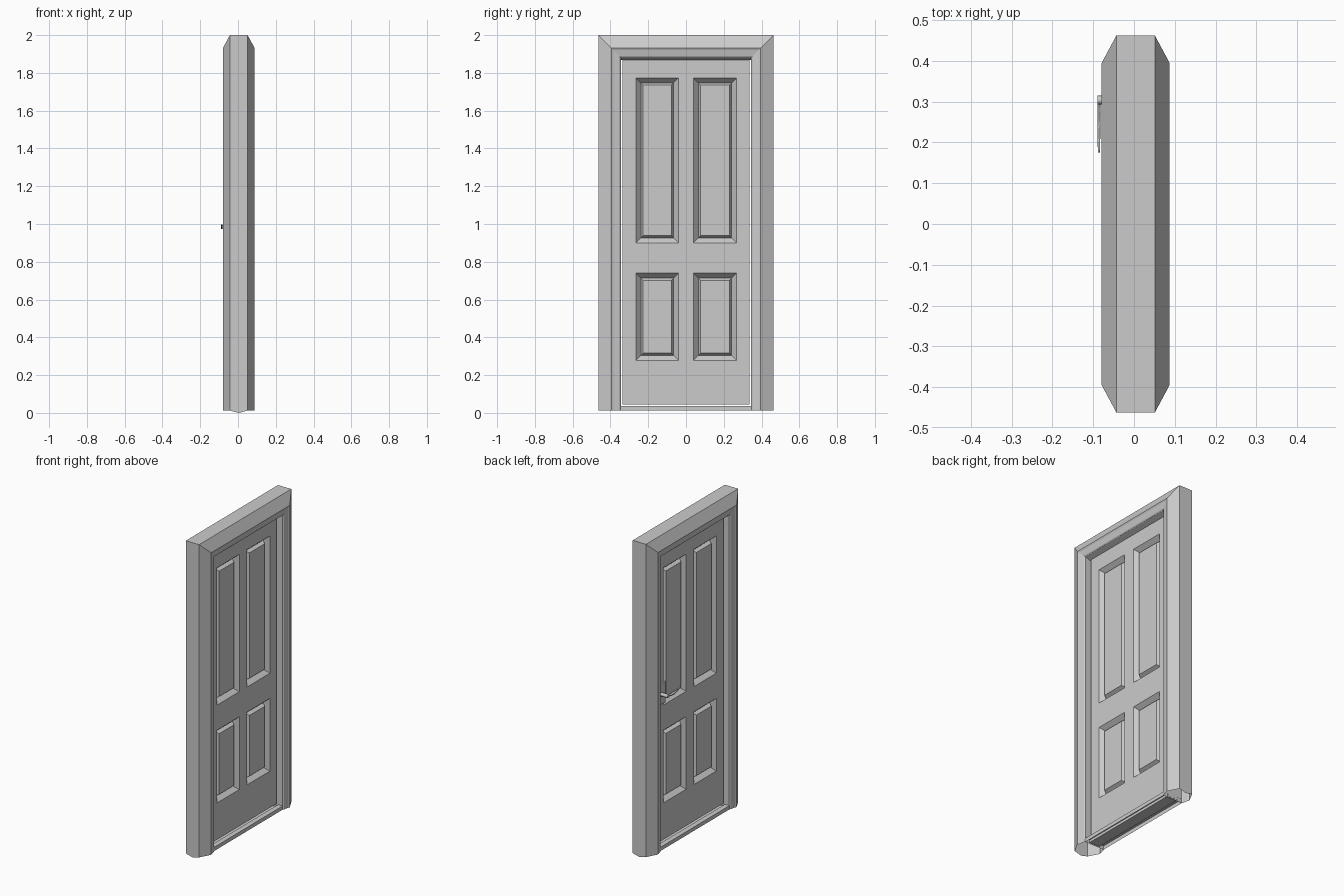
import bpy, bmesh

if "Cube" in bpy.data.objects:
    bpy.data.objects.remove(bpy.data.objects["Cube"])

CX = 0.004           # mid-plane of the frame thickness
HW, TOP = 0.463, 2.0


def finish(name, bm):
    bmesh.ops.remove_doubles(bm, verts=bm.verts, dist=1e-5)
    bmesh.ops.recalc_face_normals(bm, faces=bm.faces)
    me = bpy.data.meshes.new(name)
    bm.to_mesh(me)
    bm.free()
    ob = bpy.data.objects.new(name, me)
    bpy.context.collection.objects.link(ob)
    return ob


def prism(name, section, y0, y1, closed=True):
    """Extrude an (x, z) section along y; an open section makes a channel."""
    bm = bmesh.new()
    a, b = ([bm.verts.new((x, y, z)) for x, z in section] for y in (y0, y1))
    n = len(section)
    for i in range(n if closed else n - 1):
        j = (i + 1) % n
        bm.faces.new((a[i], a[j], b[j], b[i]))
    if closed:
        bm.faces.new(a)
        bm.faces.new(b)
    return finish(name, bm)


def box(name, x, y, z):
    return prism(name, [(x[0], z[0]), (x[1], z[0]), (x[1], z[1]), (x[0], z[1])], *y)


# Door frame: hollow moulded half-profile (inset, depth) swept up, over and down, both sides
profile = [(0, 0), (0, .047), (.068, .0835), (.078, .079), (.112, .072), (.118, .066), (.118, 0)]
bm = bmesh.new()
for side in (1, -1):
    rows = []
    for u, d in profile:
        foot = .012 * min(1, d / .047) if u == 0 else .012
        x = CX + side * d
        path = [(-HW + u, foot), (-HW + u, TOP - u), (HW - u, TOP - u), (HW - u, foot)]
        rows.append([bm.verts.new((x, y, z)) for y, z in path])
    for r, s in zip(rows, rows[1:]):
        for i in range(3):
            bm.faces.new((r[i], r[i + 1], s[i + 1], s[i]))
finish("door_frame", bm)

# Head stop closing the gap above the leaf
prism("head_stop", [(CX - .065, 1.882), (CX - .033, 1.869), (CX + .033, 1.869), (CX + .065, 1.882)],
      -.345, .345)

# Threshold: a grooved channel open underneath
prism("threshold", [(CX - .068, .012), (CX - .068, .036), (CX - .036, .036), (CX - .036, .02),
                    (CX + .036, .02), (CX + .036, .036), (CX + .068, .036), (CX + .068, .012)],
      -.346, .346, closed=False)

# Door leaf: a gridded slab whose panel cells are inset into raised panels
ys = [-.335, -.265, -.04, .039, .268, .335]
zs = [.045, .278, .74, .9, 1.773, 1.875]
T = .033
bm = bmesh.new()
grid = [[bm.verts.new((CX - T, y, z)) for z in zs] for y in ys]
for i in range(5):
    for j in range(5):
        bm.faces.new((grid[i][j], grid[i + 1][j], grid[i + 1][j + 1], grid[i][j + 1]))
ext = bmesh.ops.extrude_face_region(bm, geom=bm.faces[:], use_keep_orig=True)
bmesh.ops.translate(bm, vec=(2 * T, 0, 0),
                    verts=[v for v in ext["geom"] if isinstance(v, bmesh.types.BMVert)])
bmesh.ops.recalc_face_normals(bm, faces=bm.faces)
panels = []
for f in bm.faces:
    c = f.calc_center_median()
    in_y = ys[1] < c.y < ys[2] or ys[3] < c.y < ys[4]
    in_z = zs[1] < c.z < zs[2] or zs[3] < c.z < zs[4]
    if abs(f.normal.x) > .9 and in_y and in_z:
        panels.append(f)
for thick, depth in ((.026, -.03), (.012, .02)):
    bmesh.ops.inset_individual(bm, faces=panels, thickness=thick, depth=depth,
                               use_even_offset=True)
finish("door_leaf", bm)

# Handle backplate, on the -x face only
XF = CX - T
box("handle_plate", (XF - .01, XF), (.26, .337), (.92, 1.053))


def rod(name, points, radius):
    cu = bpy.data.curves.new(name, "CURVE")
    cu.dimensions = "3D"
    cu.bevel_depth = radius
    cu.bevel_resolution = 1
    cu.use_fill_caps = True
    sp = cu.splines.new("POLY")
    sp.points.add(len(points) - 1)
    for p, (x, y, z, r) in zip(sp.points, points):
        p.co = (x, y, z, 1)
        p.radius = r
    ob = bpy.data.objects.new(name, cu)
    bpy.context.collection.objects.link(ob)


# Spindle and gently waved lever
rod("handle_spindle", [(XF, .304, .985, 1), (-.089, .304, .985, 1)], .011)
rod("handle_lever", [(-.086, .304, .985, 1), (-.086, .28, .98, 1), (-.086, .245, .976, 1),
                     (-.086, .205, .986, .9), (-.086, .176, .998, .8)], .0035)
